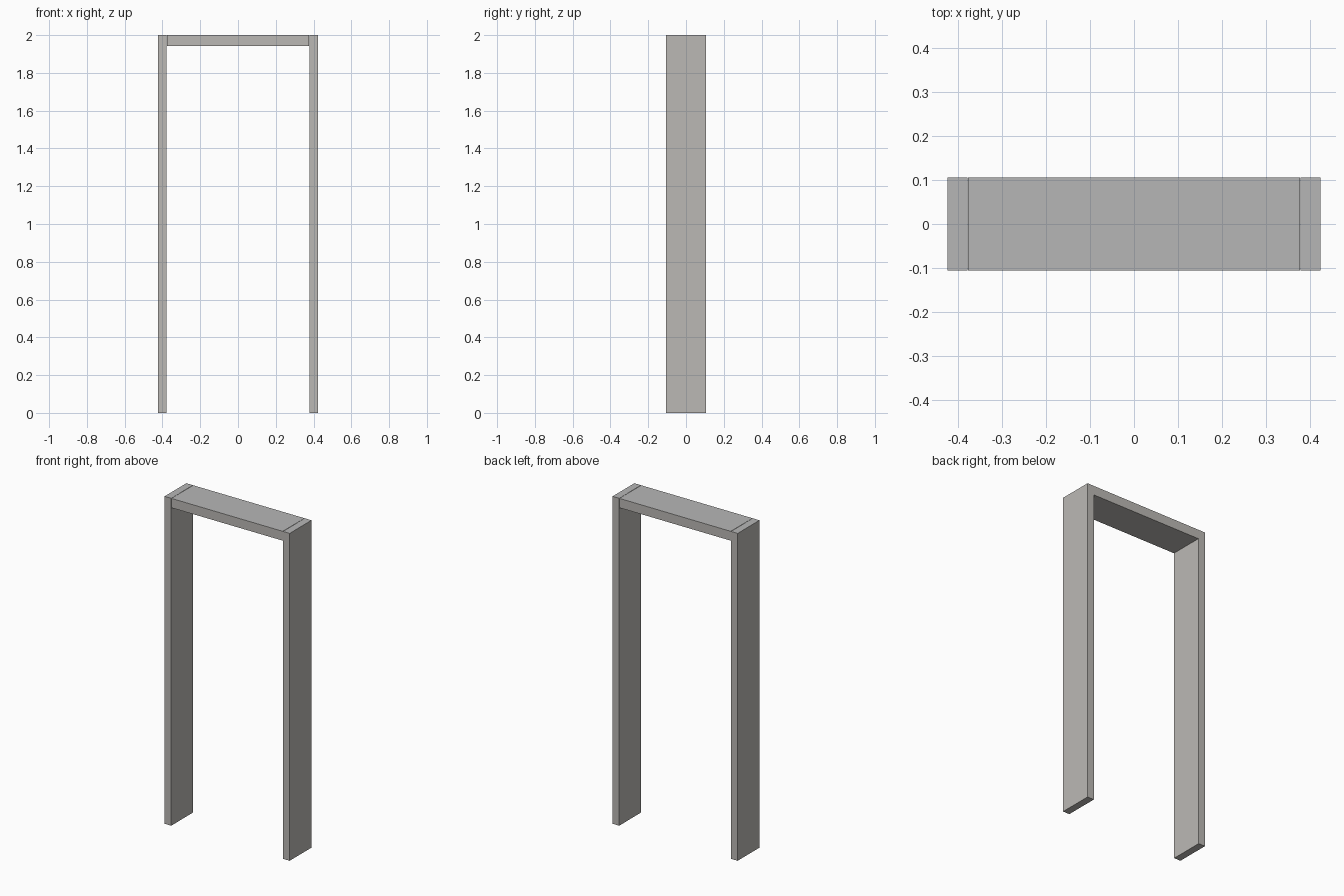
import bpy

if "Cube" in bpy.data.objects:
    bpy.data.objects.remove(bpy.data.objects["Cube"])

HEIGHT, DEPTH = 2.0, 0.21
OUTER, INNER = 0.423, 0.378
LINTEL_BOTTOM = 1.943


def material(name, color):
    mat = bpy.data.materials.new(name)
    mat.diffuse_color = (*color, 1)
    mat.use_nodes = True
    mat.node_tree.nodes["Principled BSDF"].inputs["Base Color"].default_value = mat.diffuse_color
    return mat


weathered = material("weathered_grey", (0.50, 0.485, 0.46))
top_grey = material("top_grey", (0.47, 0.47, 0.47))


def box(name, x0, x1, z0, z1):
    bpy.ops.mesh.primitive_cube_add(size=1, location=((x0 + x1) / 2, 0, (z0 + z1) / 2))
    part = bpy.context.object
    part.name = name
    part.scale = (x1 - x0, DEPTH, z1 - z0)
    bpy.ops.object.transform_apply(location=False, rotation=False, scale=True)
    # Warm grey sides, neutral grey upper face
    part.data.materials.append(weathered)
    part.data.materials.append(top_grey)
    for face in part.data.polygons:
        face.material_index = int(face.normal.z > 0.9)
    return part


# Upright jambs on both sides
box("left_jamb", -OUTER, -INNER, 0, HEIGHT)
box("right_jamb", INNER, OUTER, 0, HEIGHT)

# Head board fitted between the jambs with a hairline joint
box("head_board", -INNER + 0.002, INNER - 0.002, LINTEL_BOTTOM, HEIGHT)
